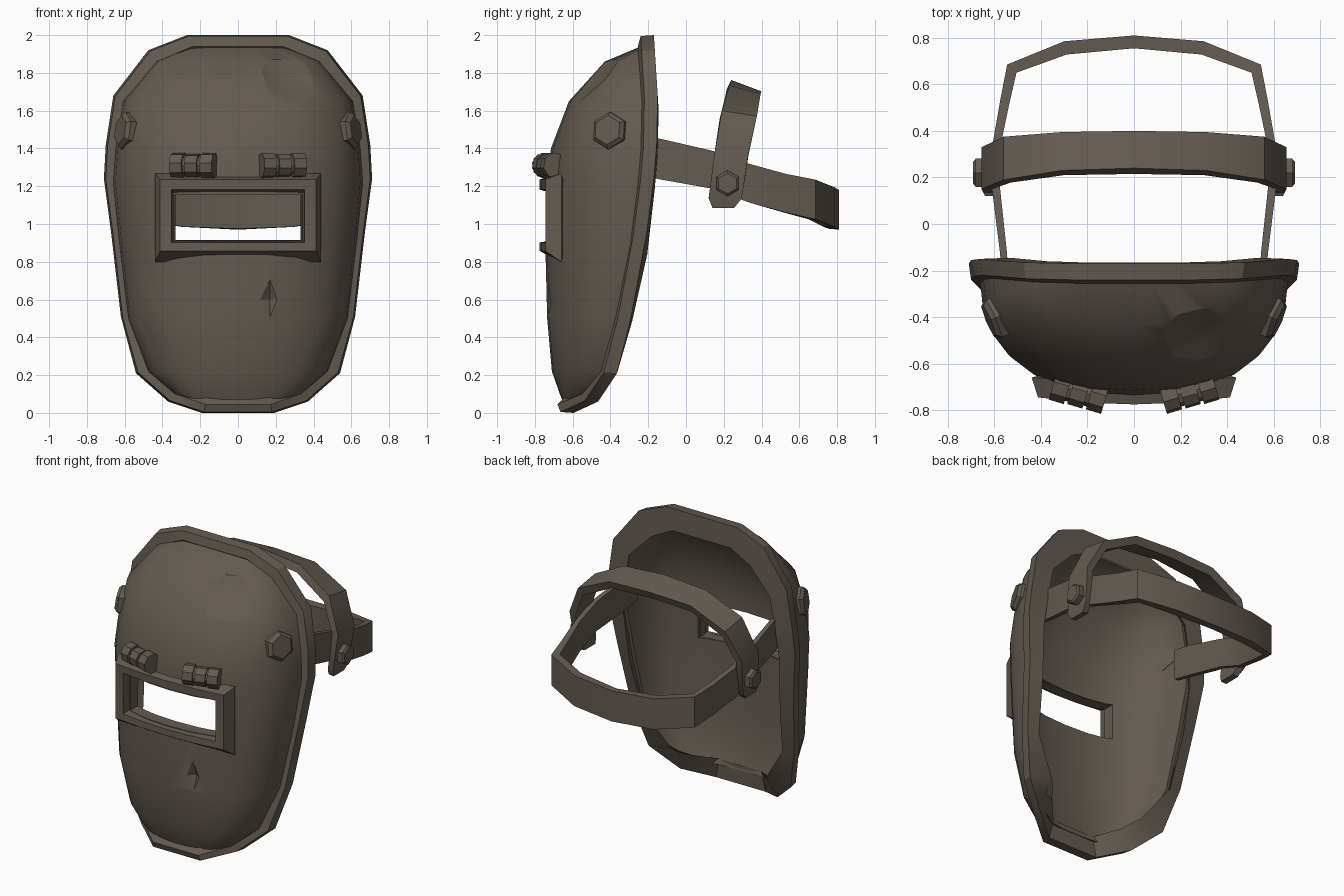
import bpy, bmesh, math
from mathutils import Vector, Matrix

if "Cube" in bpy.data.objects:
    bpy.data.objects.remove(bpy.data.objects["Cube"])

mat = bpy.data.materials.new("worn_brown_grey")
mat.diffuse_color = (0.125, 0.104, 0.083, 1)
mat.use_nodes = True
mat.node_tree.nodes["Principled BSDF"].inputs["Base Color"].default_value = mat.diffuse_color


def finish(name, bm, angle=35):
    bmesh.ops.recalc_face_normals(bm, faces=bm.faces)
    me = bpy.data.meshes.new(name)
    bm.to_mesh(me)
    bm.free()
    me.materials.append(mat)
    ob = bpy.data.objects.new(name, me)
    bpy.context.collection.objects.link(ob)
    smooth(ob, angle)
    return ob


def smooth(ob, angle=35):
    bpy.ops.object.select_all(action='DESELECT')
    bpy.context.view_layer.objects.active = ob
    ob.select_set(True)
    bpy.ops.object.shade_smooth_by_angle(angle=math.radians(angle))


def loft(name, sections, closed=False, angle=35):
    """Skin a list of closed cross-sections, capping the ends if open."""
    bm = bmesh.new()
    rings = [[bm.verts.new(p) for p in s] for s in sections]
    n = len(rings[0])
    for i in range(len(rings) - (0 if closed else 1)):
        a, b = rings[i], rings[(i + 1) % len(rings)]
        for j in range(n):
            k = (j + 1) % n
            bm.faces.new((a[j], a[k], b[k], b[j]))
    if not closed:
        bm.faces.new(rings[0])
        bm.faces.new(rings[-1])
    return finish(name, bm, angle)


def prism(name, center, axis, r1, r2, depth, sides=6, scale=(1, 1), spin=0):
    """Prism or cone along an axis, r1 at the inner end, r2 at the outer end."""
    bm = bmesh.new()
    bmesh.ops.create_cone(bm, cap_ends=True, segments=sides, radius1=r1, radius2=r2, depth=depth)
    q = Vector(axis).to_track_quat('Z', 'Y').to_matrix().to_4x4()
    m = Matrix.Translation(center) @ q @ Matrix.Rotation(spin, 4, 'Z') @ Matrix.Diagonal((*scale, 1, 1))
    bm.transform(m)
    return finish(name, bm, 30)


def mirrored(points):
    """Right-hand sections followed by their mirror images in reverse."""
    flip = [[(-x, y, z) for x, y, z in s] for s in reversed(points)]
    return points, flip


def cut(target, cutter):
    mod = target.modifiers.new("cut", 'BOOLEAN')
    mod.operation, mod.object, mod.solver = 'DIFFERENCE', cutter, 'EXACT'
    mod.use_self = True
    bpy.context.view_layer.objects.active = target
    bpy.ops.object.modifier_apply(modifier=mod.name)
    bpy.data.objects.remove(cutter)


# Shell: rows of (z, half width, side y, front y)
rows = [(1.94, .25, -.225, -.24), (1.86, .435, -.22, -.43), (1.65, .61, -.21, -.62),
        (1.40, .65, -.21, -.715), (1.22, .663, -.23, -.738), (.90, .63, -.27, -.745),
        (.50, .585, -.33, -.735), (.22, .48, -.40, -.71), (.10, .34, -.51, -.668),
        (.045, .18, -.62, -.645)]


def arc(xr, yr, yf, z, n=14, p=2.3):
    pts = []
    for i in range(n + 1):
        a = math.pi * i / n
        c, s = math.cos(a), math.sin(a)
        x = math.copysign(abs(c) ** (2 / p), c) * xr
        pts.append((x, yr + (yf - yr) * max(s, 0) ** (2 / p), z))
    return pts


sections = []
for z, xr, yr, yf in rows:
    zi = min(max(z, .09 + .2 * max(0, .1 - z)), 1.89 - .2 * max(0, 1.94 - z))
    yi = yr + .005
    inner = arc(xr - .05, yi, min(yf + .08, yi - .01), zi)
    sections.append(arc(xr, yr, yf, z) + inner[::-1])
shell = loft("mask_shell", sections, angle=40)

# Window opening, dent and gashes
bm = bmesh.new()
bmesh.ops.create_cube(bm, size=1, matrix=Matrix.Translation((0, -.7, 1.034)) @ Matrix.Diagonal((.668, .6, .244, 1)))
cut(shell, finish("window_cutter", bm))
axis = Vector((.25, -.72, .65)).normalized()
cut(shell, prism("dent_cutter", Vector((.245, -.452, 1.785)) + axis * .046, axis, .11, .52, .1, 6, spin=.3))
cut(shell, prism("gash_cutter", (.17, -.735, .6), (0, -1, 0), .001, .23, .09, 4, (.5, 1.05)))
axis = Vector((-.68, -.73, 0)).normalized()
cut(shell, prism("side_gash_cutter", Vector((-.455, -.605, .53)) - axis * .005, axis, .002, .2, .1, 4, (.5, 1), .6))
smooth(shell, 40)

# Rim: outline points (x, z, back y) with a four-point section
outline = [(.27, 2.0, -.17), (.475, 1.92, -.165), (.66, 1.68, -.15), (.70, 1.42, -.155),
           (.71, 1.24, -.17), (.67, .94, -.21), (.62, .51, -.29), (.54, .21, -.365),
           (.37, .06, -.465), (.19, 0, -.595)]
rim = []
for (x, z, yb), (zi, xi, _, _) in zip(outline, rows):
    wx, wz = x - xi, z - zi
    k = 3 if z < .3 else 2.5
    rim.append([(xi - .008, yb - .085, zi), (x - .01, yb - .07, z + (.005 if z < .5 else -.005)),
                (x, yb, z), (x - k * wx, yb + .005, z - k * wz)])
right, left = mirrored(rim)
loft("shell_rim", right + left, closed=True, angle=30)

# Window frame: bevelled border bowed around the shell
frame = []
for u, v in [(-1, -1), (-.5, -1), (0, -1), (.5, -1), (1, -1), (1, 1), (.5, 1), (0, 1), (-.5, 1), (-1, 1)]:
    sec = []
    for hx, lo, hi, y, bow in [(.44, .80, 1.268, -.675, .015), (.412, .858, 1.235, -.775, .03),
                               (.352, .902, 1.182, -.775, .03), (.347, .908, 1.172, -.74, .03),
                               (.332, .914, 1.155, -.665, .035)]:
        sec.append((u * hx, y + bow * u * u, hi if v > 0 else lo))
    frame.append(sec)
loft("window_frame", frame, closed=True, angle=25)

for side, s in (("left", -1), ("right", 1)):
    # Hinge barrels and their pin
    for i, (x, y, r) in enumerate([(.155, -.742, .068), (.237, -.725, .062), (.315, -.70, .068)]):
        prism(f"{side}_hinge_barrel_{i + 1}", (s * x, y, 1.31), (s, .3, 0), r, r, .068, 8, spin=.2)
    prism(f"{side}_hinge_pin", (s * .235, -.72, 1.31), (s, .26, 0), .054, .054, .22, 8)
    # Shell bolt: hex base and bevelled head
    axis = Vector((s * .9, -.38, .14)).normalized()
    c = Vector((s * .575, -.395, 1.49))
    prism(f"{side}_shell_bolt", c, axis, .10, .10, .07)
    prism(f"{side}_shell_bolt_head", c + axis * .045, axis, .10, .078, .02)
    # Strap bolt
    prism(f"{side}_strap_bolt", (s * .655, .22, 1.215), (s, 0, 0), .07, .07, .05)
    prism(f"{side}_strap_bolt_head", (s * .685, .22, 1.215), (s, 0, 0), .07, .055, .012)

# Headband: outer x, y, inner x, y, bottom z, top z
band = [(.57, -.25, .54, -.25, 1.26, 1.47), (.575, -.13, .545, -.13, 1.235, 1.45),
        (.61, .15, .575, .15, 1.185, 1.385), (.61, .33, .575, .33, 1.115, 1.32),
        (.575, .53, .535, .52, 1.06, 1.265), (.545, .685, .505, .65, 1.025, 1.235),
        (.30, .785, .29, .728, .985, 1.195)]
right, left = mirrored([[(a, b, lo), (a, b, hi), (c, d, hi), (c, d, lo)] for a, b, c, d, lo, hi in band])
middle = [[(0, .81, .97), (0, .81, 1.18), (0, .755, 1.175), (0, .755, .975)]]
loft("headband", right + middle + left, angle=30)

# Crown strap: outer x, z, inner x, z, front y, back y, back drop, inner shift
crown = [(.63, 1.085, .59, 1.09, .14, .255, 0, 0), (.64, 1.135, .60, 1.14, .12, .295, 0, 0),
         (.655, 1.37, .61, 1.36, .15, .33, 0, 0), (.56, 1.60, .53, 1.555, .19, .375, .03, .012),
         (.31, 1.735, .30, 1.685, .23, .395, .045, .02)]


def crown_section(a, b, c, d, y0, y1, drop, shift):
    return [(a, y0, b), (a, y1, b - drop), (c, y1 - shift, d - drop), (c, y0 - shift, d)]


right, left = mirrored([crown_section(*c) for c in crown])
middle = [crown_section(0, 1.762, 0, 1.712, .24, .40, .06, .025)]
loft("crown_strap", right + middle + left, angle=30)
